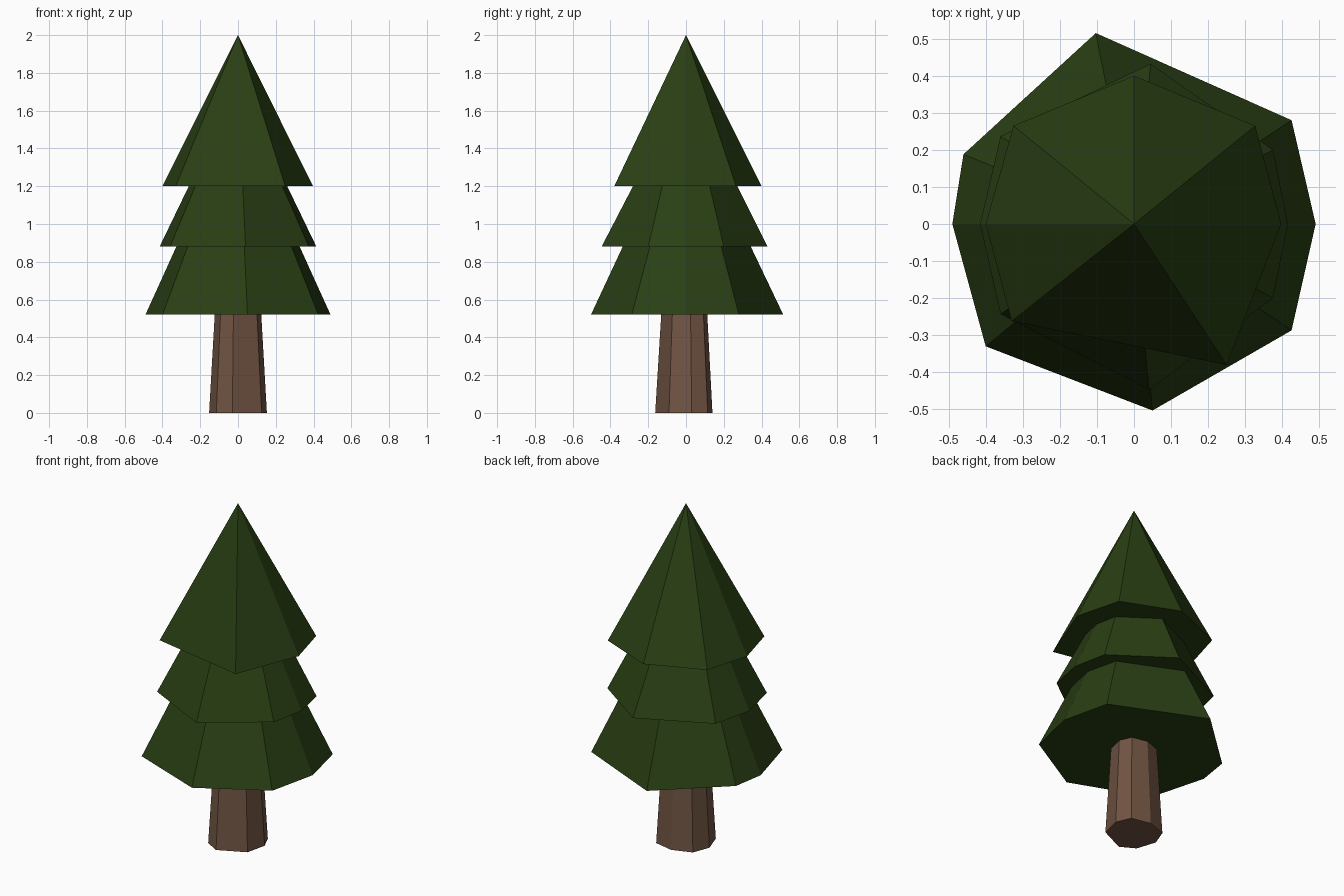
import bpy, bmesh

if "Cube" in bpy.data.objects:
    bpy.data.objects.remove(bpy.data.objects["Cube"])


def material(name, rgb):
    m = bpy.data.materials.new(name)
    m.diffuse_color = (*rgb, 1.0)
    m.use_nodes = True
    m.node_tree.nodes["Principled BSDF"].inputs["Base Color"].default_value = m.diffuse_color
    return m


def tapered(name, ring, z0, z1, top_scale, mat):
    """Closed solid from an irregular base ring, tapering towards the z axis."""
    bm = bmesh.new()
    low = [bm.verts.new((x, y, z0)) for x, y in ring]
    n = len(low)
    bm.faces.new(low)
    if top_scale == 0:
        tip = bm.verts.new((0, 0, z1))
        for i in range(n):
            bm.faces.new((low[i], low[(i + 1) % n], tip))
    else:
        high = [bm.verts.new((x * top_scale, y * top_scale, z1)) for x, y in ring]
        bm.faces.new(high)
        for i in range(n):
            j = (i + 1) % n
            bm.faces.new((low[i], low[j], high[j], high[i]))
    bmesh.ops.recalc_face_normals(bm, faces=bm.faces)
    me = bpy.data.meshes.new(name)
    bm.to_mesh(me)
    bm.free()
    me.materials.append(mat)
    ob = bpy.data.objects.new(name, me)
    bpy.context.collection.objects.link(ob)
    return ob


bark = material("bark_brown", (0.165, 0.090, 0.056))
needles = material("needle_green", (0.022, 0.049, 0.0065))

# Trunk: slightly uneven eight-sided post
tapered("trunk", [(0.153, 0.03), (0.115, 0.115), (0.0, 0.14), (-0.115, 0.10),
                  (-0.153, 0.0), (-0.115, -0.115), (-0.03, -0.163), (0.125, -0.09)],
        0.0, 0.56, 0.79, bark)

# Lower foliage tier
tapered("lower_foliage", [(0.49, 0.0), (0.425, 0.28), (-0.103, 0.515), (-0.46, 0.188),
                          (-0.49, 0.0), (-0.40, -0.33), (0.05, -0.503), (0.425, -0.287)],
        0.52, 0.93, 0.62, needles)

# Middle foliage tier
tapered("middle_foliage", [(0.415, 0.0), (0.375, 0.20), (0.045, 0.432), (-0.36, 0.237),
                           (-0.415, 0.0), (-0.36, -0.243), (0.04, -0.447), (0.375, -0.20)],
        0.88, 1.25, 0.57, needles)

# Pointed top tier
tapered("top_foliage", [(0.397, 0.0), (0.327, 0.265), (0.0, 0.40), (-0.325, 0.265),
                        (-0.40, 0.0), (-0.33, -0.262), (0.25, -0.38)],
        1.20, 2.0, 0, needles)
